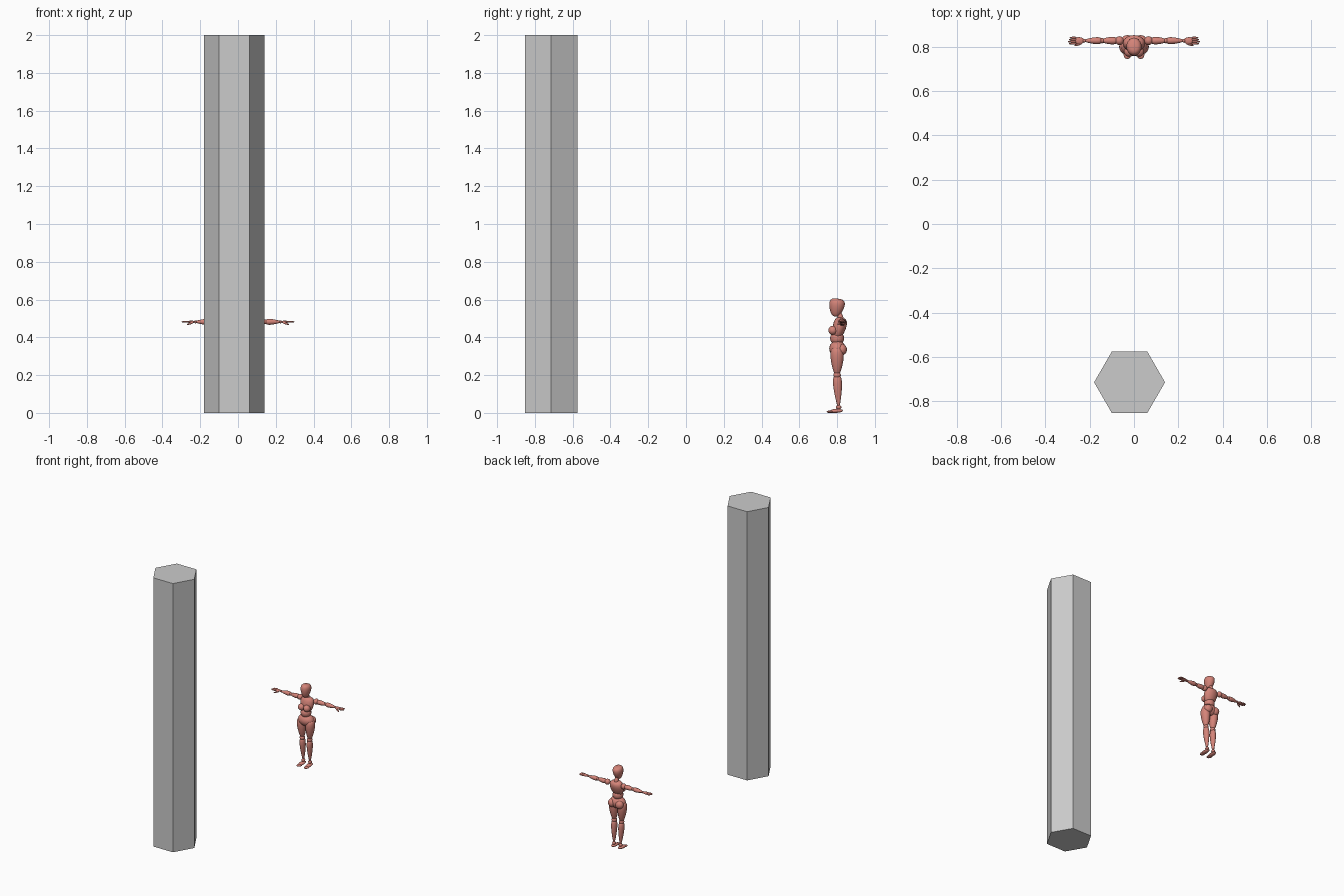
import bpy, bmesh, math
from mathutils import Vector

default_cube = bpy.data.objects.get("Cube")
if default_cube:
    bpy.data.objects.remove(default_cube, do_unlink=True)


def material(name, red, green, blue):
    mat = bpy.data.materials.new(name)
    mat.use_nodes = True
    mat.diffuse_color = (red, green, blue, 1)
    shader = mat.node_tree.nodes["Principled BSDF"]
    shader.inputs["Base Color"].default_value = mat.diffuse_color
    return mat


stone_grey = material("stone grey", 0.6, 0.6, 0.6)
salmon = material("salmon", 0.66, 0.23, 0.19)


def finish(name, bm, mat, smooth):
    bmesh.ops.recalc_face_normals(bm, faces=bm.faces)
    for face in bm.faces:
        face.smooth = smooth
    mesh = bpy.data.meshes.new(name)
    bm.to_mesh(mesh)
    bm.free()
    mesh.materials.append(mat)
    bpy.context.collection.objects.link(bpy.data.objects.new(name, mesh))


def spindle(name, start, end, first, last, depth=1.0, fullness=0.6):
    """Rounded body part from start to end, its radius running from first to last.

    depth is thickness over width; a lower fullness gives blunter ends."""
    start, end = Vector(start), Vector(end)
    along = (end - start).normalized()
    across = Vector((0, 1, 0)) if abs(along.x) > abs(along.z) + abs(along.y) else Vector((1, 0, 0))
    across = (across - along * across.dot(along)).normalized()
    through = along.cross(across)
    bm = bmesh.new()
    bmesh.ops.create_uvsphere(bm, u_segments=20, v_segments=14, radius=1)
    for vert in bm.verts:
        x, y, z = vert.co
        ring = max(math.hypot(x, y), 1e-6)
        t = (z + 1) / 2
        radius = (first + (last - first) * t) * ring ** fullness / ring
        vert.co = start.lerp(end, t) + radius * (across * x + through * y * depth)
    finish(name, bm, salmon, True)


def ball(name, centre, width, depth=1.0, height=1.0):
    """Ellipsoid joint or muscle; depth and height are relative to width."""
    reach = Vector((0, 0, width * height))
    spindle(name, Vector(centre) - reach, Vector(centre) + reach, width, width, depth, 1)


# Hexagonal pillar
bm = bmesh.new()
corners = [math.tau * i / 6 for i in range(6)]
base = bm.faces.new([bm.verts.new((0.16 * math.cos(a) - 0.02, 0.16 * math.sin(a) - 0.714, 0))
                     for a in corners])
raised = bmesh.ops.extrude_face_region(bm, geom=[base], use_keep_orig=True)["geom"]
bmesh.ops.translate(bm, vec=(0, 0, 2),
                    verts=[g for g in raised if isinstance(g, bmesh.types.BMVert)])
finish("hexagonal_pillar", bm, stone_grey, False)

# Head, neck and torso
spindle("head", (0, 0.79, 0.51), (0, 0.804, 0.605), 0.022, 0.042, depth=1.2)
spindle("neck", (0, 0.826, 0.48), (0, 0.806, 0.54), 0.017, 0.012)
spindle("chest", (0, 0.795, 0.39), (0, 0.825, 0.504), 0.038, 0.06, depth=0.7)
ball("abdomen", (0, 0.8, 0.395), 0.037)
ball("pelvis", (0, 0.802, 0.34), 0.06, depth=0.73, height=0.73)

# Paired parts, built for both sides from the same landmarks
for side, sign in (("left", 1), ("right", -1)):
    def at(x, y, z):
        return Vector((sign * x, y, z))

    shoulder, elbow, wrist = (at(x, 0.827, 0.482) for x in (0.066, 0.145, 0.224))
    hip, knee, ankle = at(0.037, 0.8, 0.35), at(0.03, 0.8, 0.2), at(0.027, 0.808, 0.03)
    outward = at(1, 0, 0)

    ball(f"{side}_bust", at(0.022, 0.778, 0.437), 0.024)
    ball(f"{side}_buttock", at(0.03, 0.825, 0.335), 0.03, depth=0.9)

    # Arm
    ball(f"{side}_shoulder", shoulder, 0.02)
    ball(f"{side}_elbow", elbow, 0.012)
    ball(f"{side}_wrist", wrist, 0.008)
    spindle(f"{side}_upper_arm", shoulder.lerp(elbow, 0.1), elbow, 0.02, 0.012)
    spindle(f"{side}_forearm", elbow, wrist, 0.02, 0.008)

    # Hand
    knuckles = wrist + outward * 0.04
    spindle(f"{side}_palm", wrist, knuckles, 0.012, 0.019, depth=0.4)
    for i, finger in enumerate(("index", "middle", "ring", "little")):
        spread = Vector((0, (i - 1.5) * 0.009, 0))
        length = 0.04 - 0.004 * abs(i - 1)
        root = knuckles + spread - outward * 0.006
        spindle(f"{side}_{finger}_finger", root, root + outward * length, 0.005, 0.004)
    spindle(f"{side}_thumb", wrist + at(0.01, -0.01, 0), wrist + at(0.045, -0.023, -0.015),
            0.007, 0.004)

    # Leg
    spindle(f"{side}_thigh", hip, knee, 0.04, 0.019, depth=1.1)
    ball(f"{side}_knee", knee, 0.018, depth=1.1)
    spindle(f"{side}_shin", knee, ankle, 0.026, 0.008, depth=1.2)
    ball(f"{side}_ankle", ankle, 0.012, depth=1.2)

    # Foot
    spindle(f"{side}_foot", at(0.028, 0.83, 0.012), at(0.03, 0.765, 0.009), 0.015, 0.019, depth=0.6)
    spindle(f"{side}_toes", at(0.03, 0.78, 0.007), at(0.03, 0.745, 0.006), 0.02, 0.014, depth=0.4)
